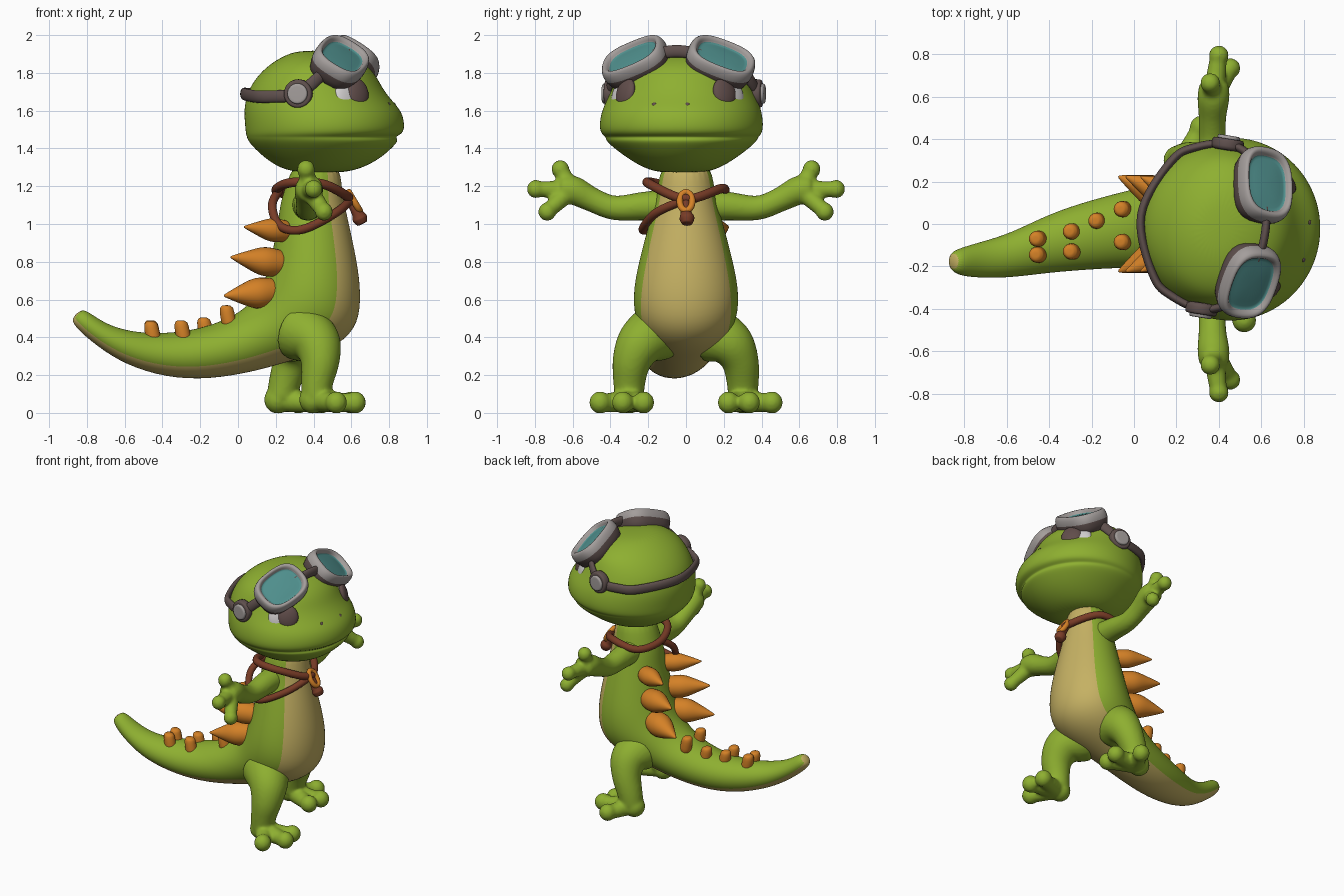
import bpy, bmesh
from math import sin, cos, pi, radians, copysign
from mathutils import Vector, Matrix

cube = bpy.data.objects.get("Cube")
if cube:
    bpy.data.objects.remove(cube)


def material(name, rgb):
    m = bpy.data.materials.new(name)
    m.use_nodes = True
    m.diffuse_color = (*rgb, 1)
    b = m.node_tree.nodes["Principled BSDF"]
    b.inputs["Base Color"].default_value = (*rgb, 1)
    b.inputs["Roughness"].default_value = 0.7
    return m


green = material("skin_green", (0.27, 0.43, 0.03))
tan = material("belly_tan", (0.56, 0.44, 0.125))
orange = material("spike_orange", (0.66, 0.22, 0.02))
leather = material("leather_brown", (0.19, 0.045, 0.02))
rubber = material("strap_grey_brown", (0.115, 0.08, 0.075))
metal = material("frame_grey", (0.37, 0.34, 0.33))
glass = material("lens_teal", (0.08, 0.28, 0.27))
white = material("eye_white", (0.65, 0.63, 0.63))
dark = material("iris_brown", (0.12, 0.075, 0.07))

# The head and everything worn on it share one turned frame
HEAD = Matrix.Translation((0.43, -0.02, 0)) @ Matrix.Rotation(radians(-9), 4, 'Z')


def finish(bm, name, mats, frame=None, subsurf=1, blend=False):
    """Turn a bmesh into a smooth object, optionally blending its shells."""
    if frame:
        bm.transform(frame)
    bmesh.ops.recalc_face_normals(bm, faces=bm.faces)
    for f in bm.faces:
        f.smooth = True
    me = bpy.data.meshes.new(name)
    bm.to_mesh(me)
    bm.free()
    ob = bpy.data.objects.new(name, me)
    bpy.context.collection.objects.link(ob)
    for m in mats:
        me.materials.append(m)
    if subsurf:
        ob.modifiers.new("Subdivide", 'SUBSURF').levels = subsurf
        ob.modifiers[-1].render_levels = subsurf
    if blend:
        r = ob.modifiers.new("Blend", 'REMESH')
        r.mode, r.voxel_size, r.use_smooth_shade = 'VOXEL', 0.011, True
        s = ob.modifiers.new("Soften", 'SMOOTH')
        s.factor, s.iterations = 0.5, 7
    return ob


def skin(bm, rings, closed=False, rule=lambda i, j: 0):
    """Bridge rings of points; rule gives the material of each quad."""
    vs = [[bm.verts.new(p) for p in r] for r in rings]
    n = len(vs[0])
    for i in range(len(vs) if closed else len(vs) - 1):
        a, b = vs[i], vs[(i + 1) % len(vs)]
        for j in range(n):
            k = (j + 1) % n
            bm.faces.new((a[j], a[k], b[k], b[j])).material_index = rule(i, j)
    if not closed:
        bm.faces.new(vs[0]).material_index = rule(0, 0)
        bm.faces.new(vs[-1]).material_index = rule(len(vs) - 2, 0)


def pair_rings(rows, n=24):
    """Elliptic sections from two outline points, half width and y centre."""
    out = []
    for ax, az, bx, bz, w, y in rows:
        a, b = Vector((ax, y, az)), Vector((bx, y, bz))
        out.append([(a + b) / 2 + (b - a) / 2 * cos(t) + Vector((0, w * sin(t), 0))
                    for t in (2 * pi * j / n for j in range(n))])
    return out


def tube(bm, pts, ref=(0, 0, 1), closed=False, flat=1.0, steps=4, n=12):
    """Round tube through points (x, y, z, radius)."""
    p = [Vector(q) for q in pts]
    m, path = len(p), []
    at = (lambda i: p[i % m]) if closed else (lambda i: p[max(0, min(m - 1, i))])
    for i in range(m if closed else m - 1):
        a, b, c, d = at(i - 1), at(i), at(i + 1), at(i + 2)
        for k in range(steps):
            t = k / steps
            path.append(b + (c - a) * (t / 2) + (2 * a - 5 * b + 4 * c - d) * (t * t / 2)
                        + (3 * b - a - 3 * c + d) * (t ** 3 / 2))
    if not closed:
        path.append(p[-1])
    rings, m = [], len(path)
    for i, q in enumerate(path):
        nxt = path[(i + 1) % m] if closed else path[min(i + 1, m - 1)]
        prv = path[i - 1] if closed else path[max(i - 1, 0)]
        side = (nxt - prv).to_3d().cross(Vector(ref)).normalized()
        up = side.cross((nxt - prv).to_3d()).normalized()
        rings.append([q.to_3d() + (side * cos(t) * flat + up * sin(t)) * q.w
                      for t in (2 * pi * j / n for j in range(n))])
    skin(bm, rings, closed)


def ball(bm, centre, r):
    bmesh.ops.create_uvsphere(bm, u_segments=16, v_segments=10, radius=r,
                              matrix=Matrix.Translation(centre))


def part(name, mat, pts, frame=None, **kw):
    bm = bmesh.new()
    tube(bm, pts, **kw)
    return finish(bm, name, [mat], frame)


# Body and tail: back point, belly point, half width, y centre
bm = bmesh.new()
skin(bm, pair_rings([
    (.30, 1.34, .54, 1.34, .13, 0), (.25, 1.2, .55, 1.18, .15, 0),
    (.22, 1.1, .575, 1.06, .175, 0), (.21, 1.0, .60, .95, .205, 0),
    (.18, .85, .64, .76, .25, 0), (.15, .73, .655, .59, .28, 0),
    (.11, .64, .63, .44, .28, 0), (.06, .58, .50, .335, .25, 0),
    (0, .53, .30, .28, .21, -.01), (-.1, .48, .1, .22, .185, -.02),
    (-.25, .435, -.15, .175, .165, -.05), (-.42, .42, -.38, .185, .14, -.09),
    (-.57, .43, -.6, .255, .105, -.15), (-.70, .47, -.75, .355, .085, -.17),
    (-.79, .535, -.86, .45, .065, -.18), (-.83, .55, -.885, .5, .04, -.175)]),
    rule=lambda i, j: int(cos((j + .5) * pi / 12) > .5))
finish(bm, "body_and_tail", [green, tan], subsurf=2)

# Head with jutting snout and mouth crease
head = [(.33, .55, 1.27, .11), (.22, .66, 1.295, .2), (.14, .76, 1.35, .29),
        (.075, .825, 1.41, .37), (.05, .855, 1.445, .405), (.045, .83, 1.462, .405),
        (.04, .878, 1.478, .43), (.035, .885, 1.53, .437), (.03, .868, 1.6, .425),
        (.04, .81, 1.66, .4), (.06, .765, 1.72, .375), (.10, .735, 1.78, .35),
        (.16, .685, 1.84, .31), (.24, .59, 1.89, .22), (.32, .47, 1.918, .1)]
bm = bmesh.new()
skin(bm, pair_rings([(a - .43, z, b - .43, z, w, 0) for a, b, z, w in head], 32))
finish(bm, "head", [green], HEAD, 2)


def goggle(name, s):
    """Rounded frame with a recessed lens, facing up and outward."""
    n = Vector((.5, .4 * s, .77)).normalized()
    u = Vector((-.05, .28 * s, -.11)).normalized()
    v = n.cross(u)
    c = Vector((.155, .235 * s, 1.872))
    prof = [(.9, -.13), (1, -.04), (1.03, -.025), (1.02, .015), (.93, .045),
            (.8, .035), (.76, .01), (.72, .008), (.35, .016)]
    ang = [2 * pi * j / 24 for j in range(24)]
    power = lambda x: copysign(abs(x) ** .72, x)
    bm = bmesh.new()
    skin(bm, [[c + u * power(cos(t)) * .182 * k + v * power(sin(t)) * .14 * k + n * d
               for t in ang] for k, d in prof],
         rule=lambda i, j: 0 if i < 2 else 1 if i < 6 else 2)
    finish(bm, name, [rubber, metal, glass], HEAD)


def disc_on_face(name, mat, pos, normal, size):
    """Flattened ellipsoid lying on the face."""
    q = Vector(normal).to_track_quat('Z', 'Y').to_matrix().to_4x4()
    bm = bmesh.new()
    bmesh.ops.create_uvsphere(bm, u_segments=24, v_segments=16, radius=1)
    bm.transform(Matrix.Translation(pos) @ q @ Matrix.Diagonal((*size, 1)))
    finish(bm, name, [mat], HEAD, 0)


# Paired face and goggle parts
for side, s in (("near", -1), ("far", 1)):
    goggle(side + "_goggle", s)
    out = (.68, .66 * s, .25)
    disc_on_face(side + "_eye", white, (.213, .278 * s, 1.68), out, (.1, .1, .032))
    disc_on_face(side + "_iris", dark, (.246, .265 * s, 1.695), out, (.07, .08, .03))
    disc_on_face(side + "_nostril", dark, (.388, .088 * s, 1.632), (1, 0, .5), (.013, .013, .008))
    for nm, mat, r, d in (("button_rim", rubber, .078, .42), ("button_cap", metal, .056, .435)):
        part(side + "_" + nm, mat, [(-.05, y * s, 1.69, k * r) for y, k in
             ((.36, 1), (d - .01, 1), (d, .85))], HEAD, steps=2, n=16)

# Goggle strap, running round the back and over the brow
half = [(-.3, .275, 1.675), (-.2, .355, 1.675), (-.05, .395, 1.69),
        (.07, .35, 1.79), (.14, .23, 1.85), (.18, .1, 1.9)]
loop = [(-.405, 0, 1.69)] + half + [(.19, 0, 1.915)] + [(x, -y, z) for x, y, z in half[::-1]]
part("goggle_strap", rubber, [(*p, .034) for p in loop], HEAD, closed=True, flat=.6)

# Arms with three-fingered hands
for side, s in (("near", -1), ("far", 1)):
    bm = bmesh.new()
    tube(bm, [(x, y * s, z, r) for x, y, z, r in (
        (.37, .08, 1.1, .09), (.37, .22, 1.095, .08), (.37, .38, 1.085, .068),
        (.37, .5, 1.13, .068), (.375, .6, 1.18, .08), (.38, .67, 1.185, .07))])
    for x, y, z in ((.36, .665, 1.29), (.4, .795, 1.185), (.455, .735, 1.065)):
        tube(bm, [(.375, .61 * s, 1.18, .055), (x, y * s, z, .042)], ref=(1, 0, 0))
        ball(bm, (x, y * s, z), .05)
    finish(bm, side + "_arm", [green], blend=True)

# Legs with three-toed feet
legs = {"near": (-1, [(.31, .13, .44, .17), (.41, .23, .38, .14), (.435, .285, .28, .11),
                      (.42, .3, .17, .09), (.41, .3, .07, .08)],
                 ((.6, .225), (.62, .335), (.52, .455))),
        "far": (1, [(.27, .13, .42, .16), (.3, .23, .37, .135), (.285, .285, .28, .105),
                    (.25, .3, .17, .09), (.225, .3, .07, .08)],
                ((.42, .225), (.44, .335), (.32, .455)))}
for side, (s, path, toes) in legs.items():
    bm = bmesh.new()
    tube(bm, [(x, y * s, z, r) for x, y, z, r in path], ref=(1, 0, 0))
    x0, y0 = path[-1][0], path[-1][1] * s
    ball(bm, (x0 - .015, y0, .07), .075)
    for x, y in toes:
        tube(bm, [(x0 + .02, y0, .065, .065), (x, y * s, .05, .048)])
        ball(bm, (x, y * s, .055), .06)
    finish(bm, side + "_leg", [green], blend=True)

# Two rows of back spikes
for s in (-1, 1):
    for i, (bx, bz, tx, tz, r) in enumerate(((.26, .96, .03, .985, .065),
                                             (.23, .79, -.04, .825, .08),
                                             (.19, .64, -.075, .62, .085))):
        a, b = Vector((bx, .11 * s, bz)), Vector((tx, .225 * s, tz))
        part(f"back_spike_{'near' if s < 0 else 'far'}_{i + 1}", orange,
             [(*a.lerp(b, t), r * k) for t, k in ((0, .9), (.35, 1), (.7, .55), (1, .06))])

# Small tail spikes
for i, (x, y, z) in enumerate(((-.46, -.07, .49), (-.3, -.035, .49), (-.18, .015, .505),
                               (-.06, .07, .57), (-.46, -.145, .485), (-.3, -.13, .49),
                               (-.06, -.085, .57))):
    part(f"tail_spike_{i + 1}", orange,
         [(x + .02, y, z - .13, .04), (x, y, z - .03, .04), (x, y, z - .005, .028),
          (x, y, z, .01)], ref=(0, 1, 0), steps=2)

# Neck scarf: collar, loop under one arm, hanging end and ring
part("collar", leather, [(*p, .026) for p in (
    (.6, 0, 1.13), (.46, -.19, 1.21), (.28, -.18, 1.22), (.2, 0, 1.18),
    (.27, .18, 1.16), (.46, .19, 1.19))], closed=True)
part("shoulder_loop", leather, [(*p, .024) for p in (
    (.6, 0, 1.13), (.52, -.16, 1.06), (.34, -.23, .97), (.22, -.18, .99),
    (.18, -.11, 1.1), (.22, 0, 1.18))], ref=(.3, 1, -.5))
part("scarf_end", leather, [(.59, 0, 1.13, .022), (.63, 0, 1.06, .03),
                            (.645, .005, 1.03, .042), (.66, .005, 1.0, .028)], ref=(0, 1, 0))
part("scarf_ring", orange, [(.615 - .03 * sin(t), .034 * cos(t), 1.12 + .05 * sin(t), .018)
                            for t in (pi * j / 4 for j in range(8))],
     ref=(1, 0, .4), closed=True, steps=2)
